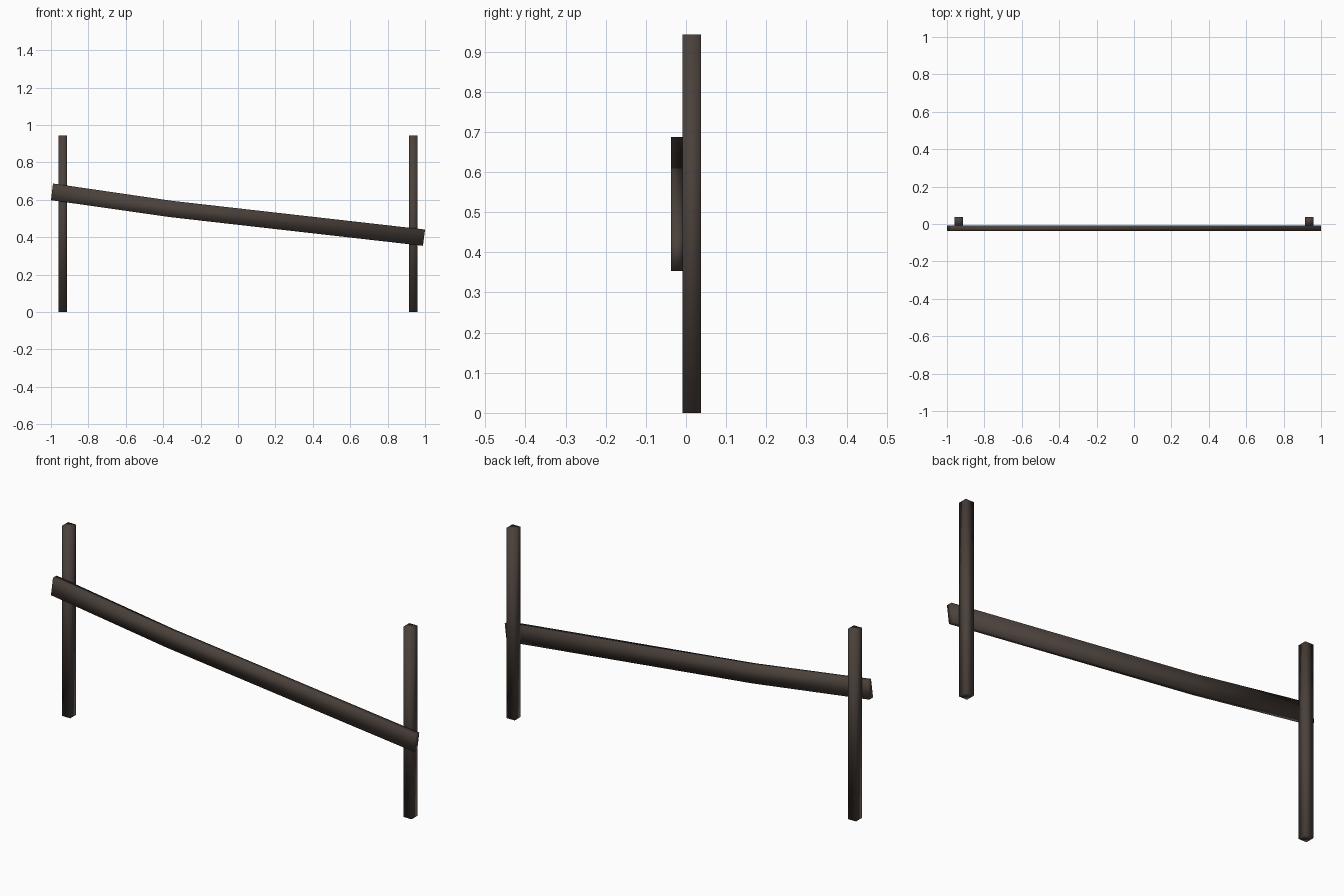
import bpy, bmesh

if "Cube" in bpy.data.objects:
    bpy.data.objects.remove(bpy.data.objects["Cube"])

wood = bpy.data.materials.new("dark brown wood")
wood.diffuse_color = (0.07, 0.053, 0.044, 1)
wood.use_nodes = True
wood.node_tree.nodes["Principled BSDF"].inputs["Base Color"].default_value = wood.diffuse_color


def loft(name, rings):
    """Skin a list of four-cornered rings into a closed, softly shaded beam."""
    bm = bmesh.new()
    loops = [[bm.verts.new(p) for p in ring] for ring in rings]
    for a, b in zip(loops, loops[1:]):
        for i in range(4):
            j = (i + 1) % 4
            bm.faces.new((a[i], a[j], b[j], b[i]))
    bm.faces.new(loops[0])
    bm.faces.new(loops[-1])
    bmesh.ops.recalc_face_normals(bm, faces=bm.faces)
    for f in bm.faces:
        f.smooth = True
    mesh = bpy.data.meshes.new(name)
    bm.to_mesh(mesh)
    bm.free()
    mesh.materials.append(wood)
    obj = bpy.data.objects.new(name, mesh)
    bpy.context.collection.objects.link(obj)


# upright posts
for side, x in (("left", -0.936), ("right", 0.936)):
    x0, x1, y0, y1 = x - 0.0225, x + 0.0225, -0.009, 0.037
    loft(side + "_post", [[(x0, y0, z), (x1, y0, z), (x1, y1, z), (x0, y1, z)]
                          for z in (0, 0.943)])

# sloping rail with a slight bend: top and bottom (x, z) at each station
stations = [((-0.989, 0.687), (-1.0, 0.598)),
            ((-0.35, 0.594), (-0.36, 0.507)),
            ((1.0, 0.441), (0.989, 0.354))]
loft("sloping_rail", [[(t[0], -0.037, t[1]), (t[0], -0.008, t[1]),
                       (b[0], -0.008, b[1]), (b[0], -0.037, b[1])]
                      for t, b in stations])
